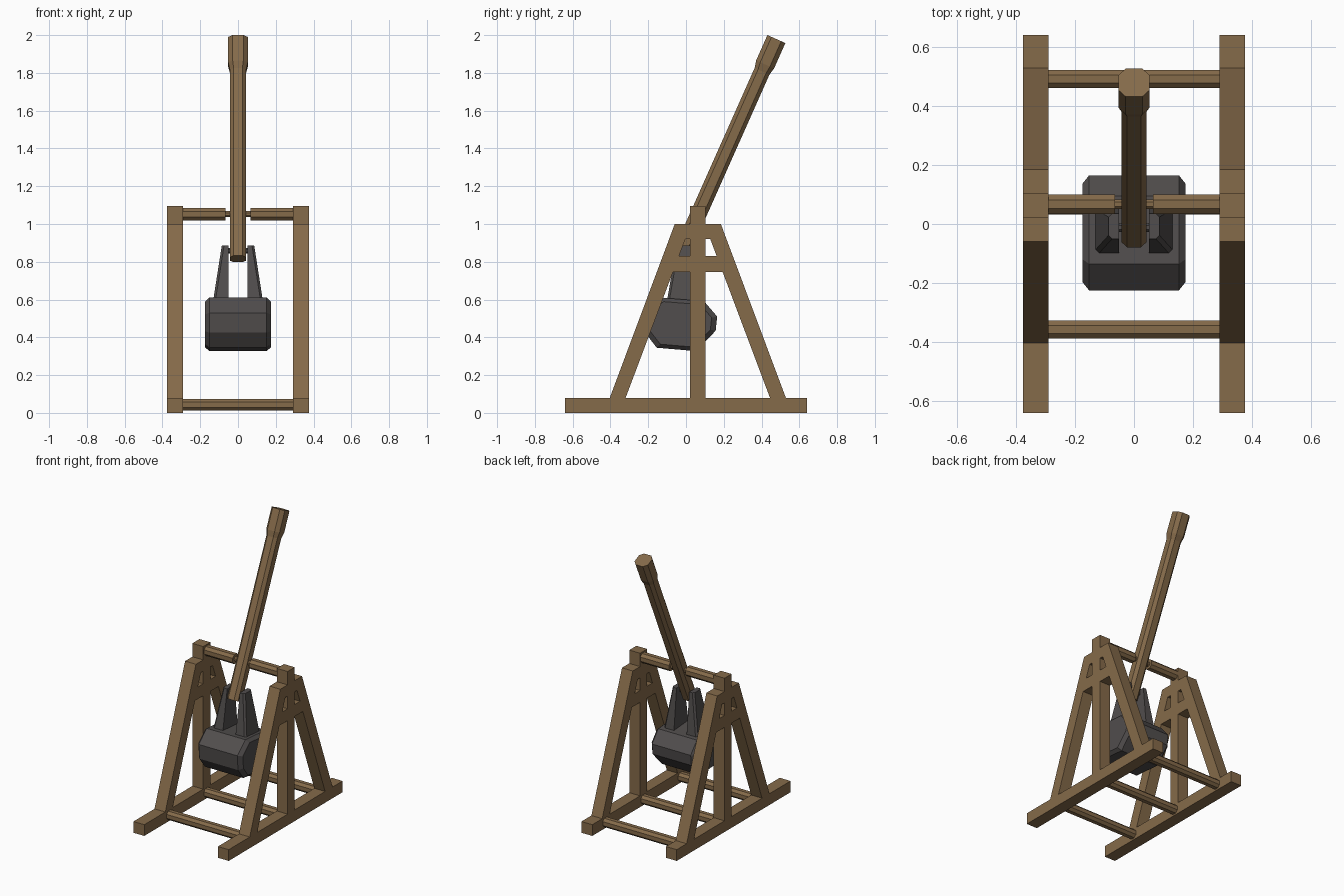
import bpy, bmesh, math
from mathutils import Matrix, Vector

if "Cube" in bpy.data.objects:
    bpy.data.objects.remove(bpy.data.objects["Cube"])


def material(name, rgb):
    m = bpy.data.materials.new(name)
    m.diffuse_color = (*rgb, 1)
    m.use_nodes = True
    m.node_tree.nodes["Principled BSDF"].inputs["Base Color"].default_value = m.diffuse_color
    return m


WOOD = material("brown wood", (0.235, 0.145, 0.068))
IRON = material("dark grey iron", (0.082, 0.075, 0.074))


def loft(name, rings, mat):
    """Closed solid through a series of equal-length point rings."""
    bm = bmesh.new()
    vs = [[bm.verts.new(p) for p in ring] for ring in rings]
    n = len(vs[0])
    for a, b in zip(vs, vs[1:]):
        for i in range(n):
            j = (i + 1) % n
            bm.faces.new((a[i], a[j], b[j], b[i]))
    bm.faces.new(vs[0])
    bm.faces.new(vs[-1])
    bmesh.ops.recalc_face_normals(bm, faces=bm.faces)
    me = bpy.data.meshes.new(name)
    bm.to_mesh(me)
    bm.free()
    me.materials.append(mat)
    ob = bpy.data.objects.new(name, me)
    bpy.context.collection.objects.link(ob)
    return ob


def prism(name, profile, x0, x1, mat=WOOD):
    """Extrude a (y, z) profile along x."""
    return loft(name, [[(x, y, z) for y, z in profile] for x in (x0, x1)], mat)


def rect(y0, y1, z0, z1):
    return [(y0, z0), (y1, z0), (y1, z1), (y0, z1)]


def octagon(h, f):
    """Chamfered square: half width h, half flat f."""
    return [(h, -f), (h, f), (f, h), (-f, h), (-h, f), (-h, -f), (-f, -h), (f, -h)]


def rod(name, y, z, x0, x1, h=0.031, mat=WOOD):
    return prism(name, [(y + a, z + b) for a, b in octagon(h, h * 0.45)], x0, x1, mat)


MID = 0.0625            # y of the posts and axle
X0, X1 = 0.29, 0.375    # thickness of each side frame

# Side frames
for side, s in (("right", 1), ("left", -1)):
    a, b = s * X0, s * X1
    prism(f"{side}_base_beam", rect(-0.64, 0.64, 0, 0.08), a, b)
    prism(f"{side}_post", rect(MID - 0.04, MID + 0.04, 0.08, 1.095), a, b)
    for end, d in (("front", -1), ("back", 1)):
        # Slanted leg, head block and tie between leg and post
        leg = [(0.466, 0.08), (0.382, 0.08), (0.066, 0.92), (0.04, 0.92),
               (0.04, 1.0), (0.122, 1.0)]
        tie = [(0.04, 0.745), (0.1325, 0.745), (0.1, 0.83), (0.04, 0.83)]
        for part, pts in (("leg", leg), ("tie", tie)):
            prism(f"{side}_{end}_{part}", [(MID + d * y, z) for y, z in pts], a, b)

# Ground crossbars
for name, y in (("front", -0.357), ("middle", MID), ("back", 0.491)):
    rod(f"{name}_crossbar", y, 0.043, -X0, X0)

# Axle with thin centre pivot
rod("axle_right", MID + 0.004, 1.052, 0.065, X0, 0.033)
rod("axle_left", MID + 0.004, 1.052, -X0, -0.065, 0.033)
rod("axle_pivot", MID + 0.004, 1.052, -0.066, 0.066, 0.016)

# Throwing arm with thickened head, tilted back about the axle
arm = loft("throwing_arm",
           [[(x, y, s) for x, y in octagon(h, h * 0.54)] for s, h in
            ((-0.257, 0.043), (0.83, 0.043), (0.87, 0.052), (1.017, 0.052))], WOOD)
arm.data.transform(Matrix.Translation(Vector((0, 0.065, 1.05))) @
                   Matrix.Rotation(math.radians(-24), 4, 'X'))

# Counterweight: eight-sided block with bevelled ends
block = [(-0.135, 0.61), (-0.225, 0.53), (-0.217, 0.425), (-0.155, 0.345),
         (0.055, 0.327), (0.157, 0.435), (0.165, 0.51), (0.095, 0.592)]
cy, cz = -0.03, 0.47
loft("counterweight",
     [[(x, cy + (y - cy) * k, cz + (z - cz) * k) for y, z in block] for x, k in
      ((-0.175, 0.85), (-0.152, 1), (0.152, 1), (0.175, 0.85))], IRON)

# Tapered hangers and their pin
for side, s in (("right", 1), ("left", -1)):
    rings = []
    for z, xo, y0, y1 in ((0.585, 0.133, -0.102, 0.065), (0.885, 0.086, -0.05, 0.035)):
        c = 0.012
        rings.append([(s * 0.05, y0, z), (s * (xo - c), y0, z), (s * xo, y0 + c, z),
                      (s * xo, y1 - c, z), (s * (xo - c), y1, z), (s * 0.05, y1, z)])
    loft(f"{side}_hanger", rings, IRON)
rod("hanger_pin", -0.012, 0.858, -0.06, 0.06, 0.015, IRON)
